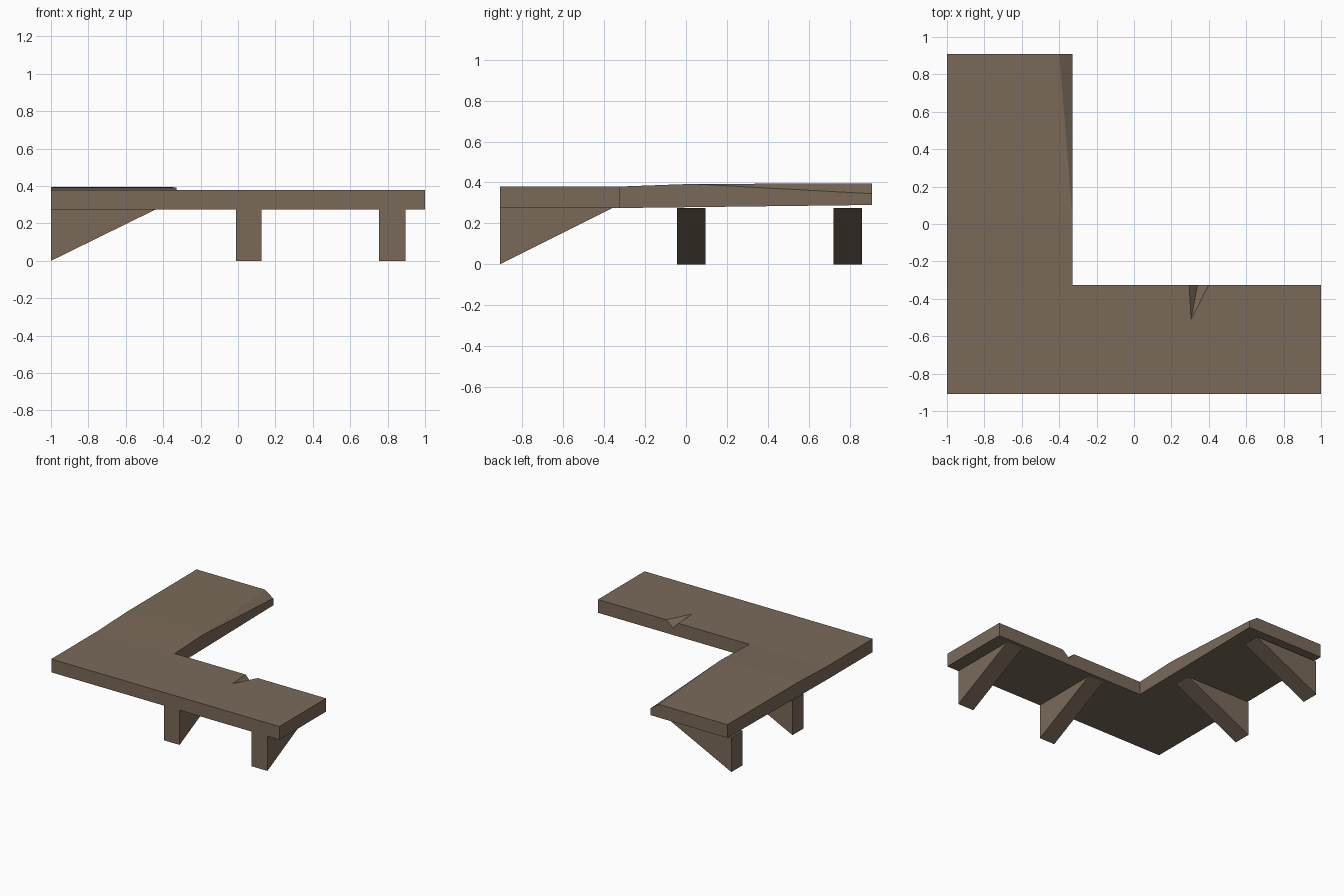
import bpy, bmesh
from mathutils import Vector

if "Cube" in bpy.data.objects:
    bpy.data.objects.remove(bpy.data.objects["Cube"])

wood = bpy.data.materials.new("weathered brown wood")
wood.diffuse_color = (0.195, 0.144, 0.102, 1)
wood.use_nodes = True
wood.node_tree.nodes["Principled BSDF"].inputs["Base Color"].default_value = wood.diffuse_color


def build(name, faces):
    """Make a flat-faced object from faces given as lists of points."""
    bm = bmesh.new()
    for f in faces:
        bm.faces.new([bm.verts.new(Vector(p)) for p in f])
    bmesh.ops.remove_doubles(bm, verts=bm.verts, dist=0.0005)
    bmesh.ops.recalc_face_normals(bm, faces=bm.faces)
    me = bpy.data.meshes.new(name)
    bm.to_mesh(me)
    bm.free()
    me.materials.append(wood)
    ob = bpy.data.objects.new(name, me)
    bpy.context.collection.objects.link(ob)
    return ob


def prism(name, base, offset):
    """Extrude a flat profile along an offset vector."""
    base = [Vector(p) for p in base]
    top = [p + Vector(offset) for p in base]
    n = len(base)
    sides = [[base[i], base[(i + 1) % n], top[(i + 1) % n], top[i]] for i in range(n)]
    return build(name, [base, top] + sides)


# Deck levels and plan lines
T, B = 0.38, 0.275
F, M, K = -0.91, -0.325, 0.91      # front, inner corner, back
X = -0.328                         # inner edge of the side arm

# Front arm corners
fl, fr, br, ic, bl = [(x, y, T) for x, y in ((-1, F), (1, F), (1, M), (X, M), (-1, M))]
flb, frb, brb, icb, blb = [(p[0], p[1], B) for p in (fl, fr, br, ic, bl)]

# V-shaped chip in the inner edge
nl, nr, nt, nb = (0.295, M, T), (0.40, M, T), (0.305, -0.51, T), (0.34, M, 0.33)

# Side arm, rising slightly, with a splintered back corner
rise_r, rise_l = (X, 0.03, 0.393), (-1, 0.03, 0.393)
chip, corner, end = (-0.40, K, 0.395), (X, K, 0.345), (-1, K, 0.395)
cb, eb = (X, K, 0.29), (-1, K, 0.29)

build("deck", [
    [fl, fr, br, nr, nt, nl, ic, bl],          # front arm top
    [flb, blb, icb, brb, frb],                 # front arm underside
    [fl, flb, frb, fr], [fr, frb, brb, br],    # front and right edges
    [br, brb, icb, ic, nl, nb, nr],            # inner edge
    [nt, nl, nb], [nt, nb, nr],                # chip
    [fl, bl, blb, flb],                        # left edge, front part
    [bl, ic, rise_r, rise_l],                  # side arm top
    [rise_l, rise_r, chip, end],
    [rise_r, corner, chip],                    # splintered corner
    [ic, icb, cb, corner, rise_r],             # side arm inner edge
    [end, chip, corner, cb, eb],               # back edge
    [bl, rise_l, end, eb, blb],                # left edge, back part
    [blb, eb, cb, icb],                        # side arm underside
])

# Wedge brackets along the front edge
for i, (x0, x1) in enumerate(((-0.01, 0.125), (0.755, 0.895))):
    prism(f"front_bracket_{i + 1}",
          [(x0, F, 0), (x0, F, B), (x0, -0.36, B)], (x1 - x0, 0, 0))

# Wedge brackets along the left edge
for i, (y0, y1) in enumerate(((-0.045, 0.095), (0.72, 0.86))):
    prism(f"side_bracket_{i + 1}",
          [(-1, y0, 0), (-1, y0, B), (-0.44, y0, B)], (0, y1 - y0, 0))
